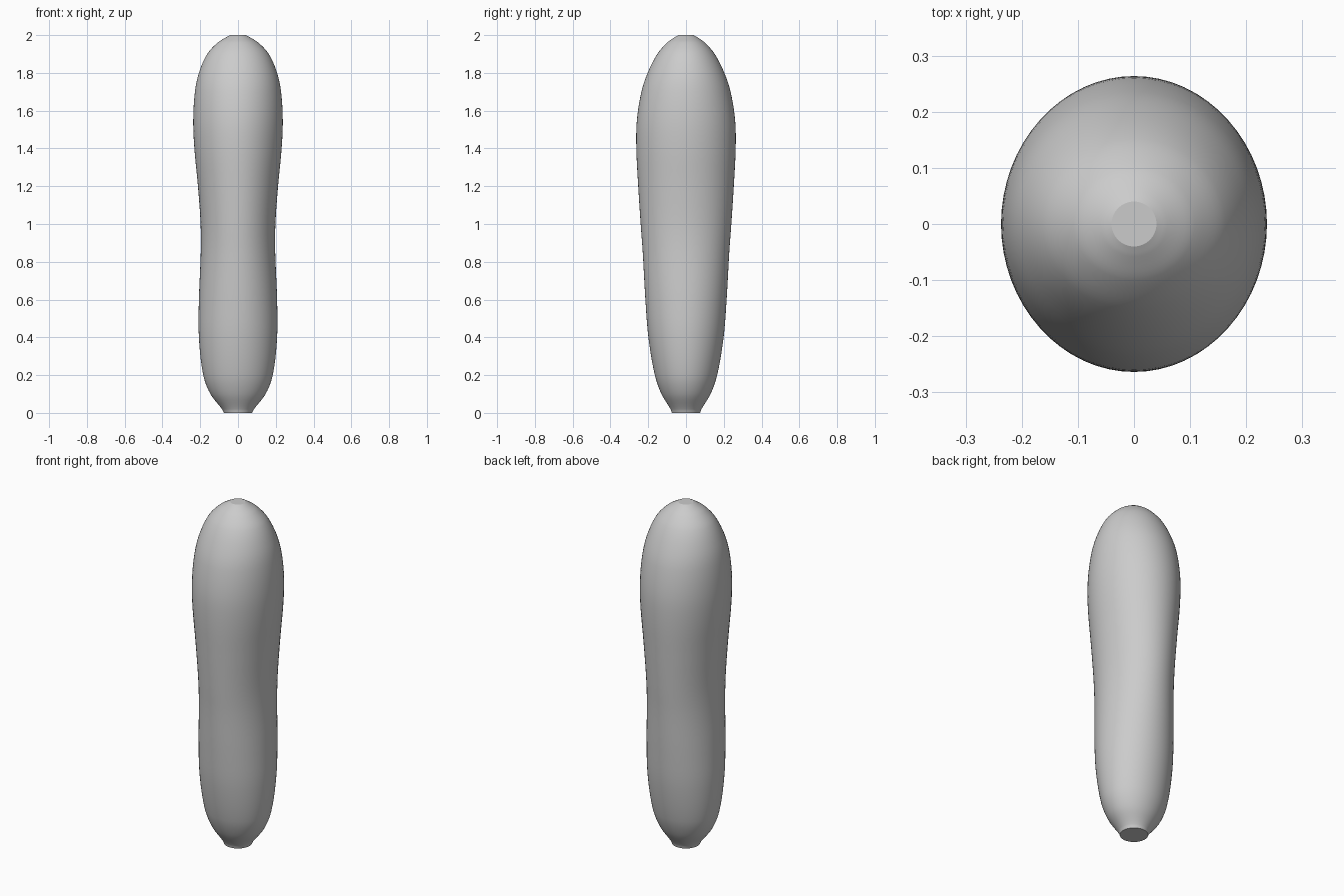
import bpy
import bmesh
import math

SIDES = 64
STEPS = 5

cube = bpy.data.objects.get("Cube")
if cube:
    bpy.data.objects.remove(cube, do_unlink=True)

# Profile stations: height, half width (x), half depth (y)
STATIONS = [
    (0.0, 0.075, 0.075), (0.02, 0.085, 0.082), (0.1, 0.146, 0.13),
    (0.2, 0.184, 0.165), (0.4, 0.207, 0.199), (0.6, 0.207, 0.215),
    (0.85, 0.197, 0.229), (1.0, 0.198, 0.24), (1.2, 0.212, 0.253),
    (1.4, 0.231, 0.263), (1.55, 0.237, 0.26), (1.7, 0.228, 0.236),
    (1.8, 0.207, 0.203), (1.9, 0.163, 0.152), (1.96, 0.108, 0.1),
    (1.99, 0.06, 0.058), (2.0, 0.04, 0.04),
]


def smooth_stations(points):
    """Hermite curve through the stations, with slopes taken over height."""
    def slope(i, axis):
        a, b = points[max(i - 1, 0)], points[min(i + 1, len(points) - 1)]
        return (b[axis] - a[axis]) / (b[0] - a[0])

    rings = []
    for i in range(len(points) - 1):
        p, q = points[i], points[i + 1]
        h = q[0] - p[0]
        for k in range(STEPS):
            t = k / STEPS
            s = t * t * (3 - 2 * t)
            radii = [p[a] + (q[a] - p[a]) * s
                     + h * t * (1 - t) * ((1 - t) * slope(i, a) - t * slope(i + 1, a))
                     for a in (1, 2)]
            rings.append((p[0] + h * t, *radii))
    return rings + [points[-1]]


# Body: lofted elliptical rings with flat caps
bm = bmesh.new()
loops = []
for z, rx, ry in smooth_stations(STATIONS):
    angles = [math.tau * i / SIDES for i in range(SIDES)]
    loops.append([bm.verts.new((rx * math.cos(a), ry * math.sin(a), z)) for a in angles])
for low, high in zip(loops, loops[1:]):
    for i in range(SIDES):
        j = (i + 1) % SIDES
        bm.faces.new((low[i], low[j], high[j], high[i]))
bm.faces.new(loops[0][::-1])
bm.faces.new(loops[-1])
for face in bm.faces:
    face.smooth = len(face.verts) == 4
for loop in (loops[0], loops[-1]):
    for i in range(SIDES):
        bm.edges.get((loop[i], loop[i - 1])).smooth = False

mesh = bpy.data.meshes.new("body")
bm.to_mesh(mesh)
bm.free()
body = bpy.data.objects.new("body", mesh)
bpy.context.collection.objects.link(body)

# Plain grey material
grey = bpy.data.materials.new("plain grey")
grey.use_nodes = True
colour = (0.6, 0.6, 0.6, 1.0)
grey.diffuse_color = colour
grey.node_tree.nodes["Principled BSDF"].inputs["Base Color"].default_value = colour
mesh.materials.append(grey)
